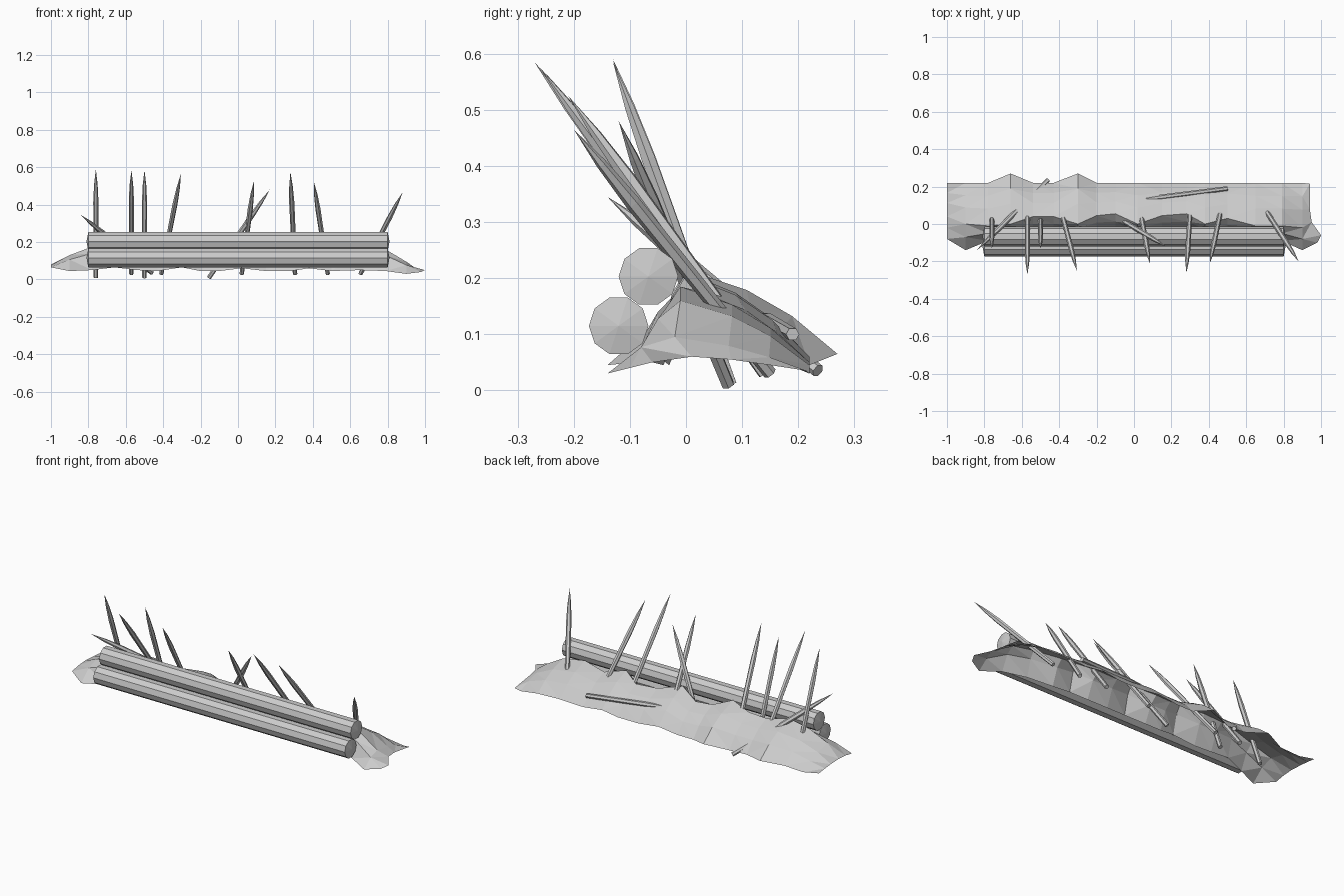
import bpy, bmesh, math
from mathutils import Vector

grey = bpy.data.materials.new("plain grey")
grey.diffuse_color = (0.6, 0.6, 0.6, 1)


def make_object(name, bm):
    mesh = bpy.data.meshes.new(name)
    bm.to_mesh(mesh)
    bm.free()
    mesh.materials.append(grey)
    obj = bpy.data.objects.new(name, mesh)
    bpy.context.collection.objects.link(obj)
    return obj


def spindle(name, start, end, sides, profile):
    """Faceted rod; profile = (distance along 0..1, radius), radius 0 makes a point."""
    start, end = Vector(start), Vector(end)
    rot = (end - start).to_track_quat('Z', 'Y')
    bm = bmesh.new()
    rings = []
    for t, r in profile:
        c = start.lerp(end, t)
        if r == 0:
            rings.append([bm.verts.new(c)])
        else:
            rings.append([bm.verts.new(c + rot @ Vector((
                r * math.cos(math.tau * k / sides), r * math.sin(math.tau * k / sides), 0)))
                for k in range(sides)])
    for a, b in zip(rings, rings[1:]):
        for k in range(sides):
            n = (k + 1) % sides
            ring = [a[k % len(a)], a[n % len(a)], b[n % len(b)], b[k % len(b)]]
            bm.faces.new(list(dict.fromkeys(ring)))
    if len(rings[0]) > 1:
        bm.faces.new(rings[0][::-1])
    bmesh.ops.recalc_face_normals(bm, faces=bm.faces)
    return make_object(name, bm)


# Two stacked logs with slightly domed ends
for name, y, z in (("lower_log", -0.12, 0.115), ("upper_log", -0.067, 0.203)):
    spindle(name, (-0.81, y, z), (0.81, y, z), 10,
            [(0, 0), (0.006, 0.053), (0.994, 0.053), (1, 0)])

# Sharpened stakes: blunt foot, pointed tip
stakes = [
    ((-0.76, 0.08, 0.01), (-0.76, -0.13, 0.59)),
    ((-0.57, 0.15, 0.03), (-0.57, -0.27, 0.585)),
    ((-0.50, 0.08, 0.01), (-0.50, -0.13, 0.585)),
    ((-0.41, 0.15, 0.03), (-0.305, -0.25, 0.565)),
    ((-0.46, 0.235, 0.035), (-0.84, -0.14, 0.345)),
    ((0.02, 0.14, 0.03), (0.085, -0.21, 0.525)),
    ((-0.155, 0.075, 0.01), (0.17, -0.12, 0.48)),
    ((0.305, 0.15, 0.03), (0.28, -0.26, 0.575)),
    ((0.48, 0.15, 0.03), (0.405, -0.21, 0.525)),
    ((0.655, 0.15, 0.03), (0.88, -0.2, 0.465)),
    ((0.50, 0.19, 0.10), (0.0, 0.125, 0.135)),
]
for i, (foot, tip) in enumerate(stakes):
    spindle(f"stake_{i + 1}", foot, tip, 6,
            [(0, 0.012), (0.7, 0.014), (0.86, 0.0095), (1, 0)])

# Earth bank: open sheet lofted over (x, back y, ridge y, ridge z, front y, base z)
stations = [
    (-1.00, 0.22, 0.04, 0.080, -0.08, 0.065),
    (-0.90, 0.22, 0.00, 0.130, -0.14, 0.045),
    (-0.78, 0.22, -0.01, 0.175, -0.09, 0.050),
    (-0.66, 0.27, 0.00, 0.205, -0.05, 0.065),
    (-0.54, 0.22, 0.04, 0.190, -0.04, 0.050),
    (-0.43, 0.22, 0.04, 0.195, -0.04, 0.045),
    (-0.30, 0.27, 0.00, 0.215, -0.05, 0.065),
    (-0.20, 0.22, 0.045, 0.180, -0.03, 0.045),
    (-0.10, 0.22, 0.055, 0.175, -0.03, 0.045),
    (0.02, 0.22, 0.00, 0.210, -0.05, 0.060),
    (0.15, 0.22, 0.045, 0.180, -0.03, 0.045),
    (0.28, 0.22, 0.055, 0.175, -0.03, 0.045),
    (0.38, 0.22, 0.00, 0.205, -0.05, 0.060),
    (0.50, 0.22, 0.03, 0.175, -0.04, 0.045),
    (0.65, 0.22, -0.01, 0.185, -0.06, 0.050),
    (0.79, 0.22, -0.01, 0.160, -0.09, 0.045),
    (0.90, 0.22, -0.02, 0.095, -0.14, 0.030),
]
# (share of the way from ridge to back or front, share of height)
back_rows = [(1, 0), (0.7, 0.45), (0.4, 0.76), (0, 1)]
front_rows = [(0.5, 0.72), (1, 0)]
bm = bmesh.new()
grid = []
for x, by, ry, rz, fy, bz in stations:
    col = [(x, ry + (by - ry) * t, bz + (rz - bz) * f) for t, f in back_rows]
    col += [(x, ry + (fy - ry) * t, bz + (rz - bz) * f) for t, f in front_rows]
    grid.append([bm.verts.new(p) for p in col])
# Ragged right-hand edge
grid.append([bm.verts.new(p) for p in (
    (0.94, 0.215, 0.035), (0.94, 0.15, 0.045), (0.94, 0.08, 0.055),
    (0.95, 0.01, 0.06), (1.0, -0.06, 0.05), (0.98, -0.1, 0.04))])
for a, b in zip(grid, grid[1:]):
    for j in range(len(a) - 1):
        bm.faces.new((a[j], a[j + 1], b[j + 1], b[j]))
bmesh.ops.triangulate(bm, faces=bm.faces)
make_object("earth_bank", bm)
